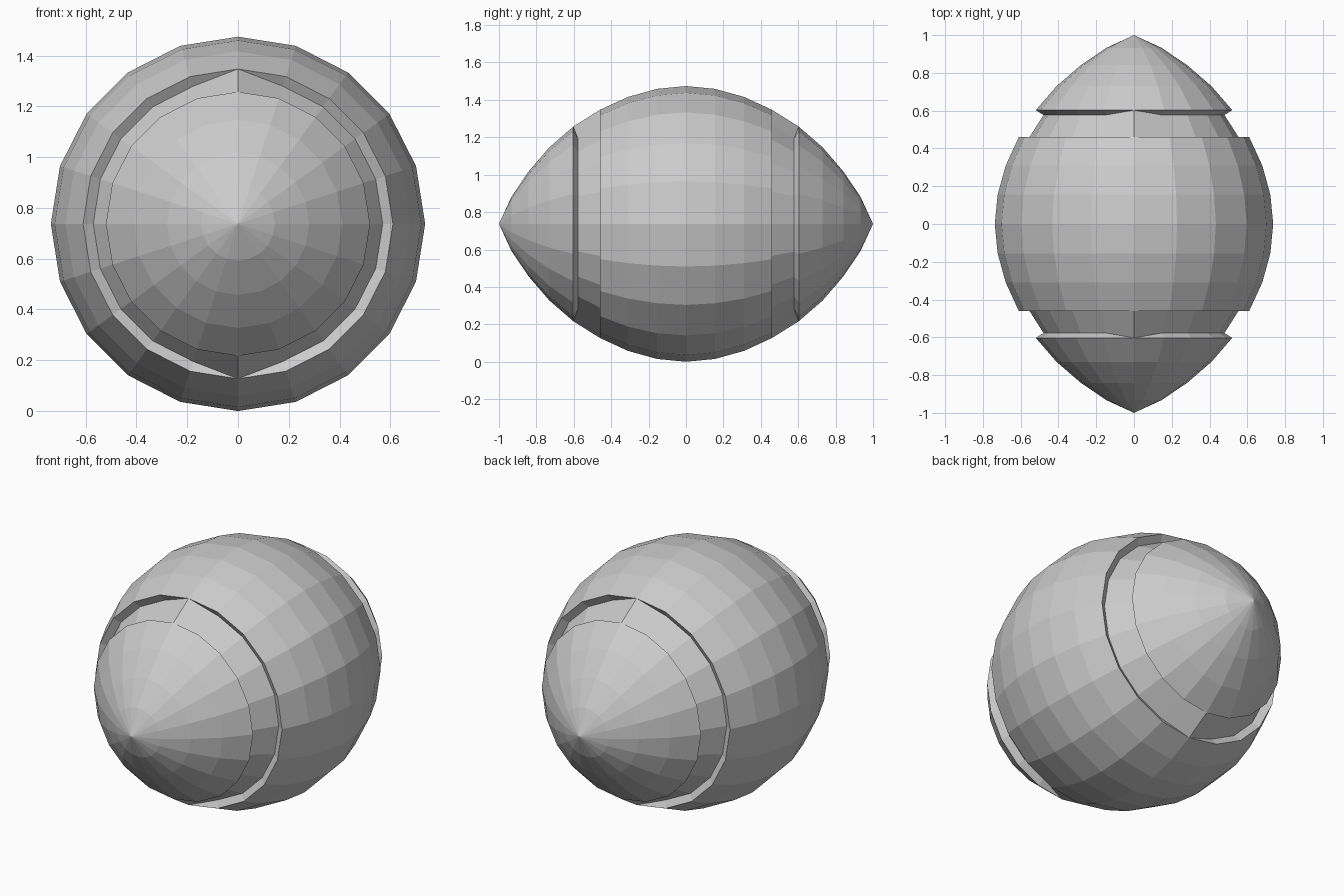
import bpy, bmesh, math

if "Cube" in bpy.data.objects:
    bpy.data.objects.remove(bpy.data.objects["Cube"])

SIDES = 20
RADIUS = 0.737

# Half profile from the middle to the tip: (y, radius)
body = [(0, RADIUS), (0.155, 0.722), (0.31, 0.679), (0.46, 0.61)]
tip = [(0.603, 0.52), (0.73, 0.41), (0.842, 0.28), (0.933, 0.145)]
# Sunken stripe floor, pushed in along the surface normal
groove = [(0.434, 0.57), (0.577, 0.479)]
# On the seam (x = 0) the stripe stays level with the surface
seam_groove = [body[-1], tip[0]]

half_round = body + groove + tip
half_seam = body + seam_groove + tip


def full(half):
    """Mirror a half profile about y = 0, running front to back."""
    return [(-y, r) for y, r in reversed(half[1:])] + half


bm = bmesh.new()
columns = []
for i in range(SIDES):
    a = math.tau * i / SIDES
    profile = full(half_seam if i in (SIDES // 4, 3 * SIDES // 4) else half_round)
    columns.append([bm.verts.new((r * math.cos(a), y, RADIUS + r * math.sin(a)))
                    for y, r in profile])
front_tip = bm.verts.new((0, -1, RADIUS))
back_tip = bm.verts.new((0, 1, RADIUS))

# Skin the columns and close the two points
for i in range(SIDES):
    a, b = columns[i], columns[(i + 1) % SIDES]
    for j in range(len(a) - 1):
        bm.faces.new((a[j], a[j + 1], b[j + 1], b[j]))
    bm.faces.new((front_tip, a[0], b[0]))
    bm.faces.new((back_tip, b[-1], a[-1]))

# Weld the doubled seam points and tidy the normals
bmesh.ops.remove_doubles(bm, verts=bm.verts, dist=0.0005)
bmesh.ops.recalc_face_normals(bm, faces=bm.faces)

mesh = bpy.data.meshes.new("ball")
bm.to_mesh(mesh)
bm.free()
bpy.context.collection.objects.link(bpy.data.objects.new("ball", mesh))
